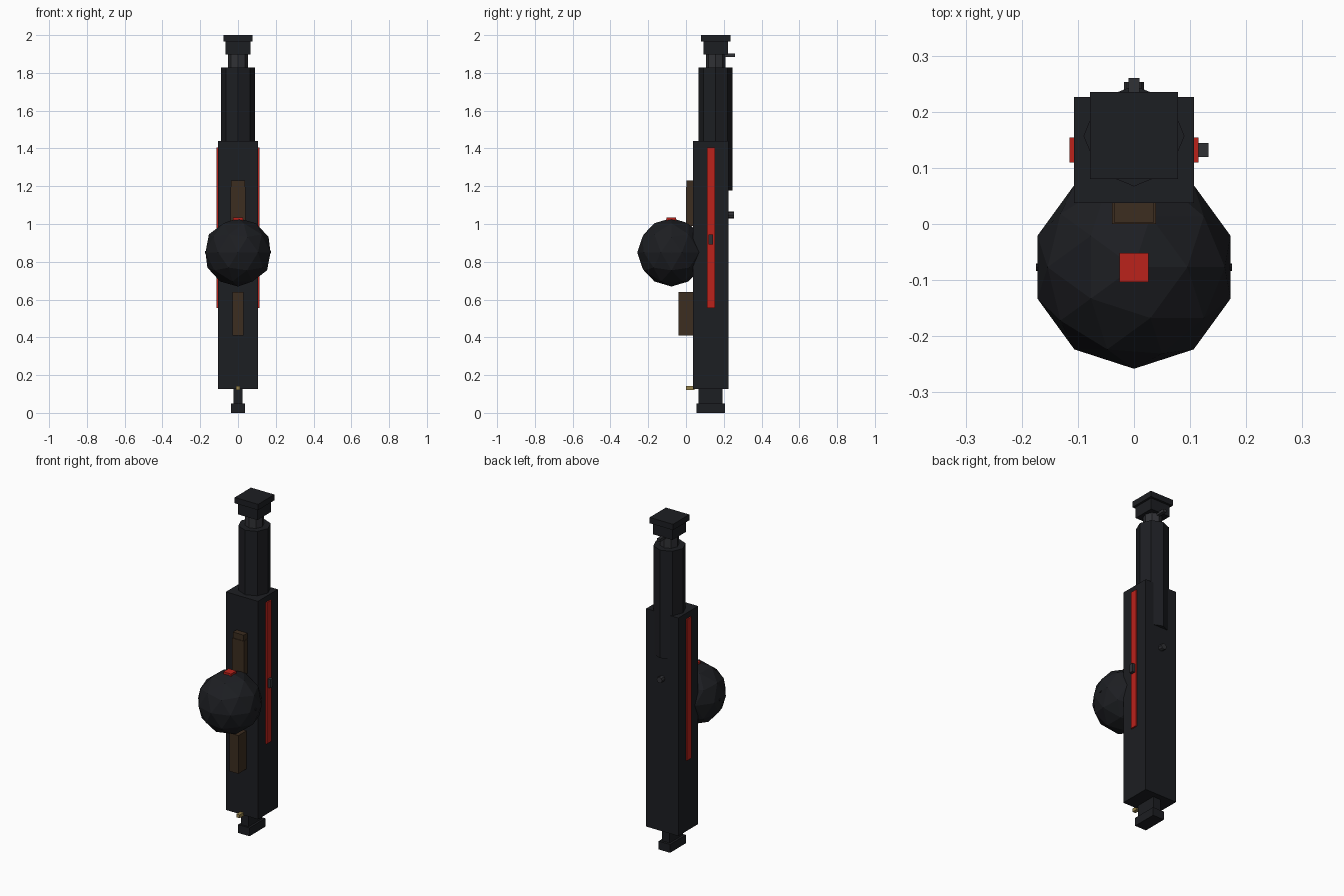
import bpy
from math import pi

if "Cube" in bpy.data.objects:
    bpy.data.objects.remove(bpy.data.objects["Cube"])


def material(name, r, g, b):
    m = bpy.data.materials.new(name)
    m.diffuse_color = (r, g, b, 1)
    m.use_nodes = True
    m.node_tree.nodes["Principled BSDF"].inputs["Base Color"].default_value = m.diffuse_color
    return m


BLACK = material("black", 0.012, 0.013, 0.016)
STEEL = material("dark_steel", 0.03, 0.031, 0.036)
RED = material("red", 0.5, 0.016, 0.011)
BROWN = material("brown", 0.045, 0.026, 0.014)
BRASS = material("brass", 0.3, 0.22, 0.07)


def finish(name, mat):
    o = bpy.context.object
    o.name = name
    o.data.materials.append(mat)
    return o


def box(name, x, y, z, mat):
    """Box from (min, max) ranges."""
    bpy.ops.mesh.primitive_cube_add(size=1, location=[sum(r) / 2 for r in (x, y, z)])
    bpy.context.object.scale = [r[1] - r[0] for r in (x, y, z)]
    bpy.ops.object.transform_apply(location=False, rotation=False, scale=True)
    return finish(name, mat)


def rod(name, loc, radius, length, mat, sides=8, rot=(0, 0, 0)):
    bpy.ops.mesh.primitive_cylinder_add(vertices=sides, radius=radius, depth=length,
                                        location=loc, rotation=rot)
    return finish(name, mat)


def sym(w):
    return (-w, w)


AXIS_Y = 0.157

# Main housing with foot
box("housing", sym(0.107), (0.037, 0.226), (0.127, 1.44), BLACK)
box("foot_stem", sym(0.025), (0.065, 0.192), (0.045, 0.13), BLACK)
box("foot", sym(0.038), (0.055, 0.206), (0, 0.05), BLACK)

# Octagonal tube, sunk into the housing and showing at its back
rod("tube", (0, AXIS_Y, 1.503), 0.09, 0.65, BLACK)
rod("neck", (0, AXIS_Y, 1.86), 0.052, 0.09, STEEL)
box("head_block", sym(0.065), (0.092, 0.222), (1.897, 1.967), BLACK)
box("head_cap", sym(0.078), (0.08, 0.235), (1.965, 2.0), BLACK)

# Small studs on the back
box("sight_stud", sym(0.01), (0.2, 0.26), (1.885, 1.902), STEEL)
rod("back_stud", (0, 0.236, 1.048), 0.018, 0.035, STEEL, rot=(pi / 2, 0, 0))

# Red side strips and the lever on the right
for side, s in (("left", -1), ("right", 1)):
    box(side + "_strip", sorted((s * 0.1, s * 0.115)), (0.11, 0.154), (0.555, 1.405), RED)
box("lever", (0.11, 0.133), (0.119, 0.144), (0.892, 0.944), STEEL)

# Faceted drum with its side pins and top mark
bpy.ops.mesh.primitive_ico_sphere_add(subdivisions=2, radius=0.181, location=(0, -0.077, 0.85))
finish("drum", BLACK)
rod("drum_pin", (0, -0.077, 0.85), 0.007, 0.35, BLACK, rot=(0, pi / 2, 0))
box("drum_mark", sym(0.026), (-0.103, -0.052), (1.018, 1.034), RED)

# Grips and catch on the front
box("rear_grip", sym(0.039), (0, 0.04), (0.99, 1.195), BROWN)
box("rear_grip_cap", sym(0.036), (0.003, 0.04), (1.195, 1.23), BROWN)
box("front_grip", sym(0.03), (-0.04, 0.04), (0.41, 0.64), BROWN)
box("front_catch", sym(0.011), (0, 0.045), (0.122, 0.142), BRASS)
